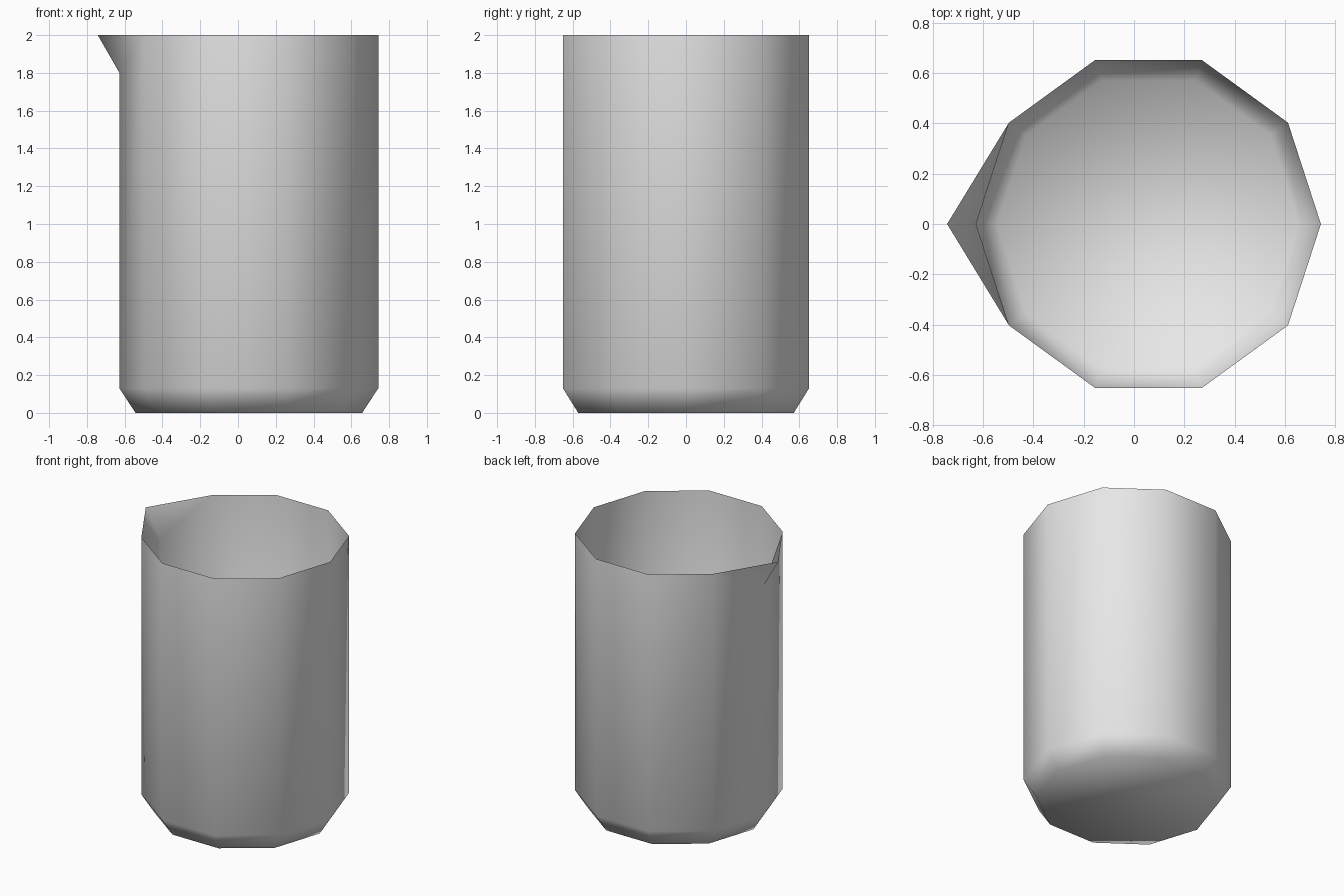
import bpy
import bmesh
from math import cos, sin, tau

# Remove the default object
cube = bpy.data.objects.get("Cube")
if cube:
    bpy.data.objects.remove(cube, do_unlink=True)

SIDES = 10
CENTRE_X = 0.0575   # the spout shifts the body off centre
RADIUS = 0.685
SPOUT = SIDES // 2  # corner pointing to -x

# Plain grey material
grey = bpy.data.materials.new("grey")
grey.use_nodes = True
colour = (0.8, 0.8, 0.8, 1.0)
grey.diffuse_color = colour
grey.node_tree.nodes["Principled BSDF"].inputs["Base Color"].default_value = colour

bm = bmesh.new()


def ring(radius, z):
    return [bm.verts.new((CENTRE_X + radius * cos(tau * i / SIDES),
                          radius * sin(tau * i / SIDES), z))
            for i in range(SIDES)]


# Floor, bevelled foot and wall rings
floor = ring(0.6, 0.0)
foot = ring(RADIUS, 0.13)
rim = ring(RADIUS, 2.0)
bm.faces.new(floor[::-1])

# The rim corner drops to the spout's root, and a new tip juts outwards
root = rim[SPOUT]
root.co.z = 1.8
tip = bm.verts.new((-0.7425, 0.0, 2.0))

for i in range(SIDES):
    j = (i + 1) % SIDES
    bm.faces.new((floor[i], floor[j], foot[j], foot[i]))
    bm.faces.new((foot[i], foot[j], rim[j], rim[i]))

# Two triangles form the pouring spout
bm.faces.new((rim[SPOUT - 1], root, tip))
bm.faces.new((root, rim[SPOUT + 1], tip))

# One open smooth-shaded sheet
for face in bm.faces:
    face.smooth = True
bm.normal_update()
mesh = bpy.data.meshes.new("beaker")
bm.to_mesh(mesh)
bm.free()
mesh.materials.append(grey)
beaker = bpy.data.objects.new("beaker", mesh)
bpy.context.collection.objects.link(beaker)
